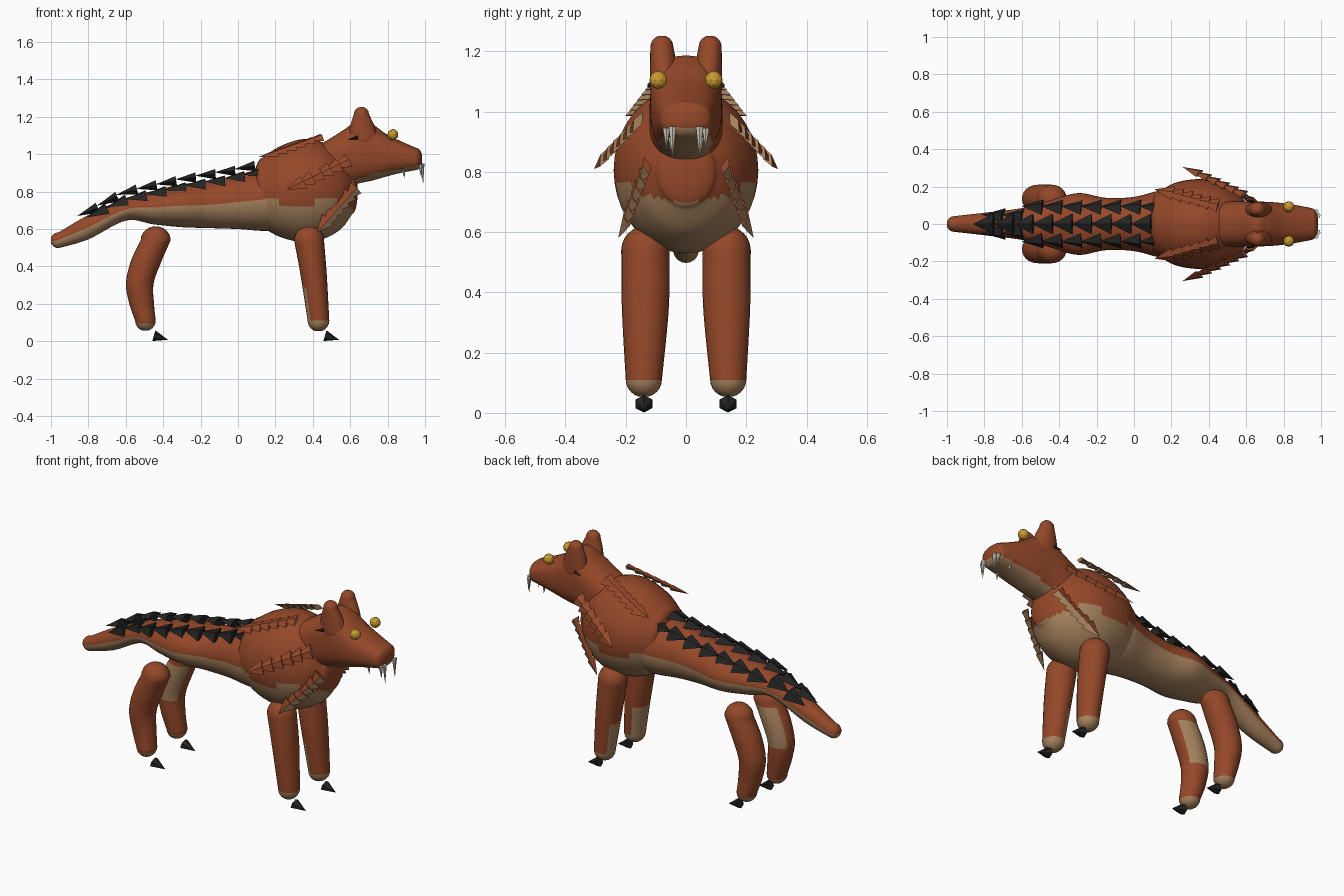
import bpy, bmesh, math
from mathutils import Vector, Matrix

cube = bpy.data.objects.get("Cube")
if cube:
    bpy.data.objects.remove(cube)


def material(name, r, g, b):
    m = bpy.data.materials.new(name)
    m.use_nodes = True
    m.diffuse_color = (r, g, b, 1)
    bsdf = m.node_tree.nodes["Principled BSDF"]
    bsdf.inputs["Base Color"].default_value = (r, g, b, 1)
    bsdf.inputs["Roughness"].default_value = 0.8
    return m


RUST = material("rust_brown", 0.30, 0.065, 0.022)
TAN = material("belly_tan", 0.38, 0.22, 0.11)
BLACK = material("scale_black", 0.017, 0.017, 0.018)
GOLD = material("eye_gold", 0.60, 0.34, 0.03)
IVORY = material("fang_ivory", 0.62, 0.59, 0.50)


def finish(name, bm, mats, smooth=True, rule=None):
    """Turn a bmesh into an object; faces that meet the rule take the second material."""
    bmesh.ops.recalc_face_normals(bm, faces=bm.faces)
    bm.normal_update()
    for f in bm.faces:
        f.smooth = smooth
        if rule and rule(f.calc_center_median(), f.normal):
            f.material_index = 1
    me = bpy.data.meshes.new(name)
    bm.to_mesh(me)
    bm.free()
    for m in mats:
        me.materials.append(m)
    ob = bpy.data.objects.new(name, me)
    bpy.context.collection.objects.link(ob)
    return ob


def spline(pts, steps=8):
    """Smooth curve through rows of numbers."""
    pts = [Vector(p) for p in pts]
    ext = [pts[0]] + pts + [pts[-1]]
    out = []
    for a, b, c, d in zip(ext, ext[1:], ext[2:], ext[3:]):
        for i in range(steps):
            t = i / steps
            out.append(b + (c - a) * (t / 2) + (a * 2 - b * 5 + c * 4 - d) * (t * t / 2)
                       + (b * 3 - a - c * 3 + d) * (t ** 3 / 2))
    return out + [pts[-1]]


def loft(name, rows, along, mats, rule=None, dome=1.0, power=1.0, sides=40):
    """Rows are (position, centre a, centre b, half size a, half size b), with round ends."""
    rings = [tuple(r) for r in spline(rows)]

    def cap(r, sign):
        reach = min(r[3], r[4]) * dome * sign
        return [(r[0] + reach * math.sin(t), r[1], r[2], r[3] * math.cos(t), r[4] * math.cos(t))
                for t in (math.radians(a) for a in range(15, 90, 15))]
    up = 1 if rings[-1][0] > rings[0][0] else -1
    rings = cap(rings[0], -up)[::-1] + rings + cap(rings[-1], up)
    bm = bmesh.new()
    loops = []
    for p, a, b, ra, rb in rings:
        loop = []
        for i in range(sides):
            t = math.tau * i / sides
            c, s = math.cos(t), math.sin(t)
            u = a + ra * math.copysign(abs(c) ** power, c)
            v = b + rb * math.copysign(abs(s) ** power, s)
            loop.append(bm.verts.new((p, u, v) if along == "x" else (u, v, p)))
        loops.append(loop)
    for l, m in zip(loops, loops[1:]):
        for i in range(sides):
            j = (i + 1) % sides
            bm.faces.new((l[i], l[j], m[j], m[i]))
    bm.faces.new(loops[0])
    bm.faces.new(loops[-1])
    return finish(name, bm, mats, True, rule)


def spike(name, base, tip, wide, thick, mats, up=(0, 0, 1), sides=4, rule=None):
    """Flat-sided cone from base to tip, wide across and thick along up."""
    base, tip = Vector(base), Vector(tip)
    d = (tip - base).normalized()
    side = Vector(up).cross(d).normalized()
    frame = Matrix((side, d.cross(side), d)).transposed().to_4x4()
    bm = bmesh.new()
    bmesh.ops.create_cone(bm, cap_ends=True, segments=sides, radius1=1, radius2=0,
                          depth=(tip - base).length)
    scale = Matrix.Diagonal((wide / 2, thick / 2, 1, 1))
    bmesh.ops.transform(bm, matrix=Matrix.Translation((base + tip) / 2) @ frame @ scale,
                        verts=bm.verts)
    return finish(name, bm, mats, False, rule)


SKIN = [RUST, TAN]


def lower(c, n):
    return n.z < -0.15


# Torso and tail: x, y, centre z, half width, half height
loft("torso_and_tail", [
    (-0.96, 0, 0.54, 0.042, 0.042), (-0.8, 0, 0.61, 0.06, 0.065),
    (-0.6, 0, 0.705, 0.085, 0.06), (-0.45, 0, 0.715, 0.125, 0.09),
    (-0.3, 0, 0.725, 0.165, 0.115), (-0.15, 0, 0.73, 0.14, 0.125),
    (0, 0, 0.745, 0.145, 0.145), (0.15, 0, 0.76, 0.18, 0.17), (0.3, 0, 0.78, 0.18, 0.18),
], "x", SKIN, lambda c, n: n.z < -0.02 + 0.05 * math.sin(c.x * 14))

# Chest barrel
loft("chest", [
    (0.13, 0, 0.795, 0.17, 0.185), (0.22, 0, 0.80, 0.22, 0.24), (0.34, 0, 0.805, 0.24, 0.275),
    (0.45, 0, 0.805, 0.225, 0.26), (0.55, 0, 0.80, 0.17, 0.2), (0.61, 0, 0.80, 0.1, 0.12),
], "x", SKIN, lambda c, n: c.z < 0.735 - 0.03 * math.cos(c.x * 20), dome=0.3)

# Head with sloping snout
loft("head", [
    (0.42, 0, 0.92, 0.12, 0.12), (0.55, 0, 0.97, 0.122, 0.15), (0.65, 0, 1.015, 0.12, 0.17),
    (0.72, 0, 1.01, 0.118, 0.15), (0.79, 0, 0.995, 0.112, 0.115),
    (0.87, 0, 0.985, 0.1, 0.085), (0.95, 0, 0.975, 0.085, 0.06),
], "x", SKIN, lambda c, n: c.z < 0.87 + 0.21 * (c.x - 0.62), dome=0.6, power=0.8)

for s, tag in ((1, "left"), (-1, "right")):
    # Ears
    loft(tag + "_ear", [(1.08, 0.67, s * 0.07, 0.08, 0.05), (1.15, 0.665, s * 0.075, 0.065, 0.045),
                        (1.215, 0.66, s * 0.08, 0.04, 0.038)], "z", SKIN, sides=24)
    # Legs: z, x, y, half sizes
    foot = lambda c, n: c.z < 0.10 or (n.z < -0.12 and c.z < 0.3)
    loft(tag + "_front_leg", [(0.54, 0.38, s * 0.135, 0.08, 0.08), (0.35, 0.405, s * 0.135, 0.07, 0.078),
                              (0.11, 0.43, s * 0.14, 0.058, 0.06)], "z", SKIN, foot, sides=24)
    inner = lambda c, n, s=s: c.z < 0.10 or (n.y * s < -0.5 and 0.3 < c.z < 0.52)
    loft(tag + "_back_leg", [(0.54, -0.44, s * 0.135, 0.08, 0.075), (0.43, -0.49, s * 0.135, 0.082, 0.077),
                             (0.31, -0.525, s * 0.135, 0.074, 0.072), (0.2, -0.515, s * 0.135, 0.066, 0.064),
                             (0.11, -0.495, s * 0.14, 0.055, 0.058)], "z", SKIN, inner, sides=24)
    # Claws
    for part, x in (("front", 0.465), ("back", -0.45)):
        spike(f"{tag}_{part}_claw", (x, s * 0.14, 0.03), (x + 0.075, s * 0.14, 0.008),
              0.065, 0.06, [BLACK], sides=6)
    # Eyes
    bm = bmesh.new()
    bmesh.ops.create_icosphere(bm, subdivisions=2, radius=0.03,
                               matrix=Matrix.Translation((0.828, s * 0.092, 1.105)))
    finish(tag + "_eye", bm, [GOLD], False)
    # Fangs
    for i, (x, y, z, length) in enumerate(((0.985, 0.045, 0.95, 0.11), (0.975, 0.065, 0.945, 0.07),
                                           (0.885, 0.05, 0.93, 0.06))):
        spike(f"{tag}_fang_{i}", (x, s * y, z), (x + 0.005, s * y, z - length),
              0.028, 0.024, [IVORY], up=(1, 0, 0), sides=6)
    # Small dark spines behind the eyes
    spike(tag + "_cheek_spine", (0.64, s * 0.118, 1.09), (0.59, s * 0.128, 1.08), 0.02, 0.022, [BLACK])
    # Feather rows over shoulder, flank and breast
    rows = (("shoulder", (0.21, 0.165, 1.005), (0.45, 0.10, 1.09), (-0.1, 0.02, -0.02), (0, 0.5, 1)),
            ("flank", (0.35, 0.27, 0.85), (0.59, 0.16, 0.965), (-0.09, 0.035, -0.04), (0, 1, 0.5)),
            ("breast", (0.48, 0.195, 0.65), (0.63, 0.13, 0.82), (-0.06, 0.03, -0.07), (0.5, 1, 0.2)))
    for row, a, b, d, up in rows:
        flip = Vector((1, s, 1))
        for i in range(6):
            p = Vector(a).lerp(Vector(b), i / 5) * flip
            spike(f"{tag}_{row}_feather_{i}", p, p + Vector(d) * flip, 0.085, 0.032, SKIN,
                  up=Vector(up) * flip, rule=lambda c, n: n.z < -0.1 or n.x > 0.7)

# Back scales: middle column, then paired side columns
BACK = [Vector(p) for p in spline([(-0.9, 0.62), (-0.75, 0.7), (-0.6, 0.775), (-0.4, 0.825),
                                   (-0.2, 0.865), (0.0, 0.90), (0.15, 0.94)])]


def back_height(x):
    return min(BACK, key=lambda p: abs(p.x - x)).y


for k in range(9):
    x = -0.75 + 0.105 * k
    z = back_height(x)
    spike(f"middle_back_scale_{k}", (x, 0, z + 0.015), (x - 0.11, 0, back_height(x - 0.11) + 0.025),
          0.11, 0.055, [BLACK])
    for s, tag in ((1, "left"), (-1, "right")):
        x2 = x + 0.05
        y = 0.045 if k < 2 else 0.09
        drop = 0.02 if k < 2 else 0.03
        z2 = back_height(x2) - drop
        spike(f"{tag}_back_scale_{k}", (x2, s * y, z2),
              (x2 - 0.11, s * (y + 0.005), back_height(x2 - 0.11) - drop + 0.015),
              0.10, 0.06, [BLACK], up=(0, s * 0.7, 1))
